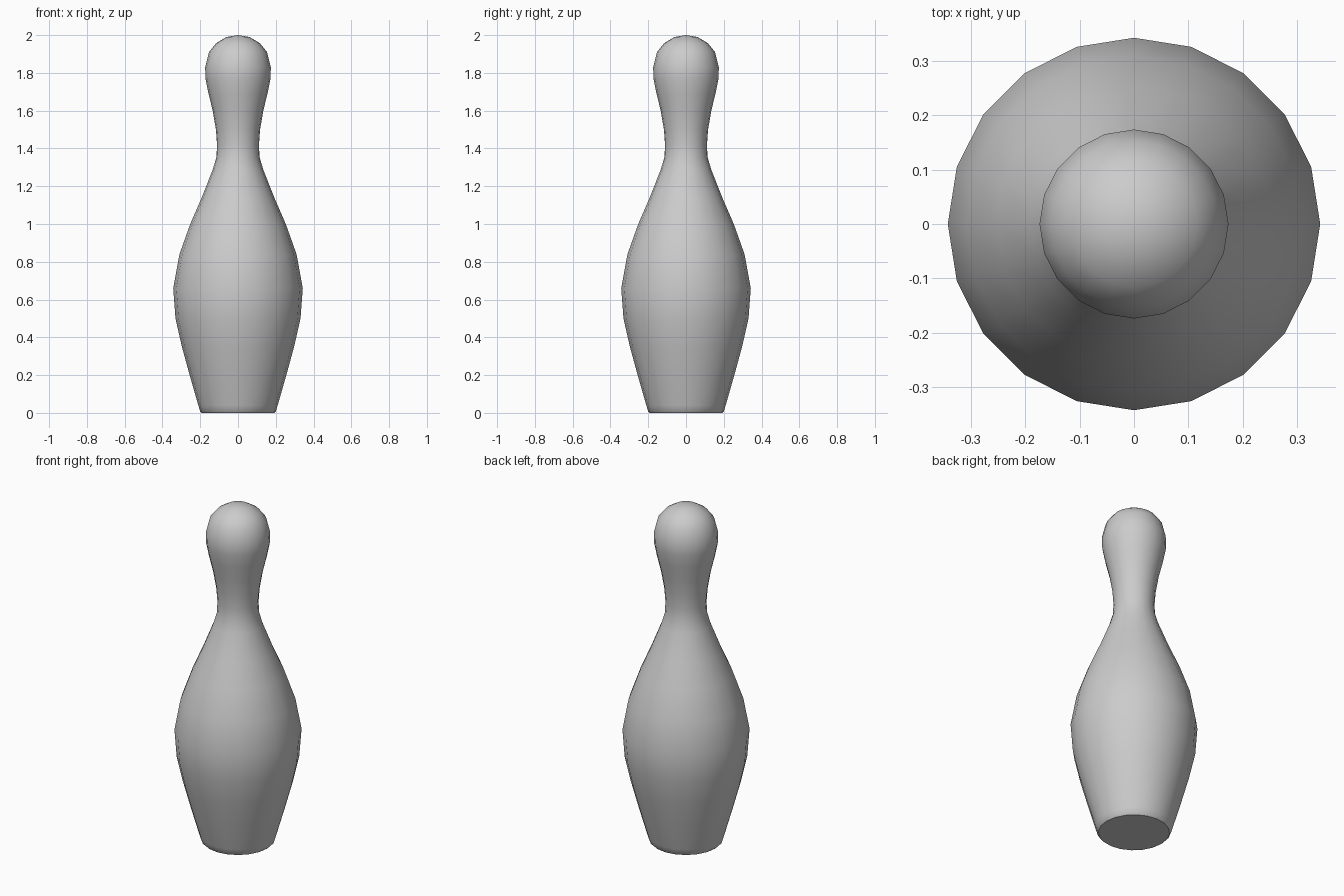
import bpy, bmesh, math

if "Cube" in bpy.data.objects:
    bpy.data.objects.remove(bpy.data.objects["Cube"])

# Half profile of the pin: (radius, height), from base edge to crown
PROFILE = [(0.192, 0.0), (0.200, 0.008), (0.210, 0.04), (0.256, 0.20),
           (0.297, 0.35), (0.331, 0.50), (0.343, 0.66), (0.310, 0.84),
           (0.253, 1.00), (0.192, 1.14), (0.133, 1.29), (0.114, 1.355),
           (0.111, 1.42), (0.117, 1.50), (0.134, 1.60), (0.156, 1.69),
           (0.172, 1.77), (0.174, 1.83), (0.154, 1.91), (0.116, 1.957),
           (0.061, 1.99)]
SIDES = 20

bm = bmesh.new()
rings = []
for r, z in PROFILE:
    rings.append([bm.verts.new((r * math.cos(math.tau * i / SIDES),
                                r * math.sin(math.tau * i / SIDES), z))
                  for i in range(SIDES)])

# Side walls
for low, high in zip(rings, rings[1:]):
    for i in range(SIDES):
        j = (i + 1) % SIDES
        bm.faces.new((low[i], low[j], high[j], high[i]))

# Rounded crown and flat base
crown = bm.verts.new((0, 0, 2.0))
for i in range(SIDES):
    bm.faces.new((rings[-1][i], rings[-1][(i + 1) % SIDES], crown))
bm.faces.new(rings[0][::-1])

mesh = bpy.data.meshes.new("pin_body")
bm.to_mesh(mesh)
bm.free()
pin = bpy.data.objects.new("pin_body", mesh)
bpy.context.collection.objects.link(pin)

# Smooth body with a crisp base edge
bpy.context.view_layer.objects.active = pin
pin.select_set(True)
bpy.ops.object.shade_smooth_by_angle(angle=math.radians(40))
